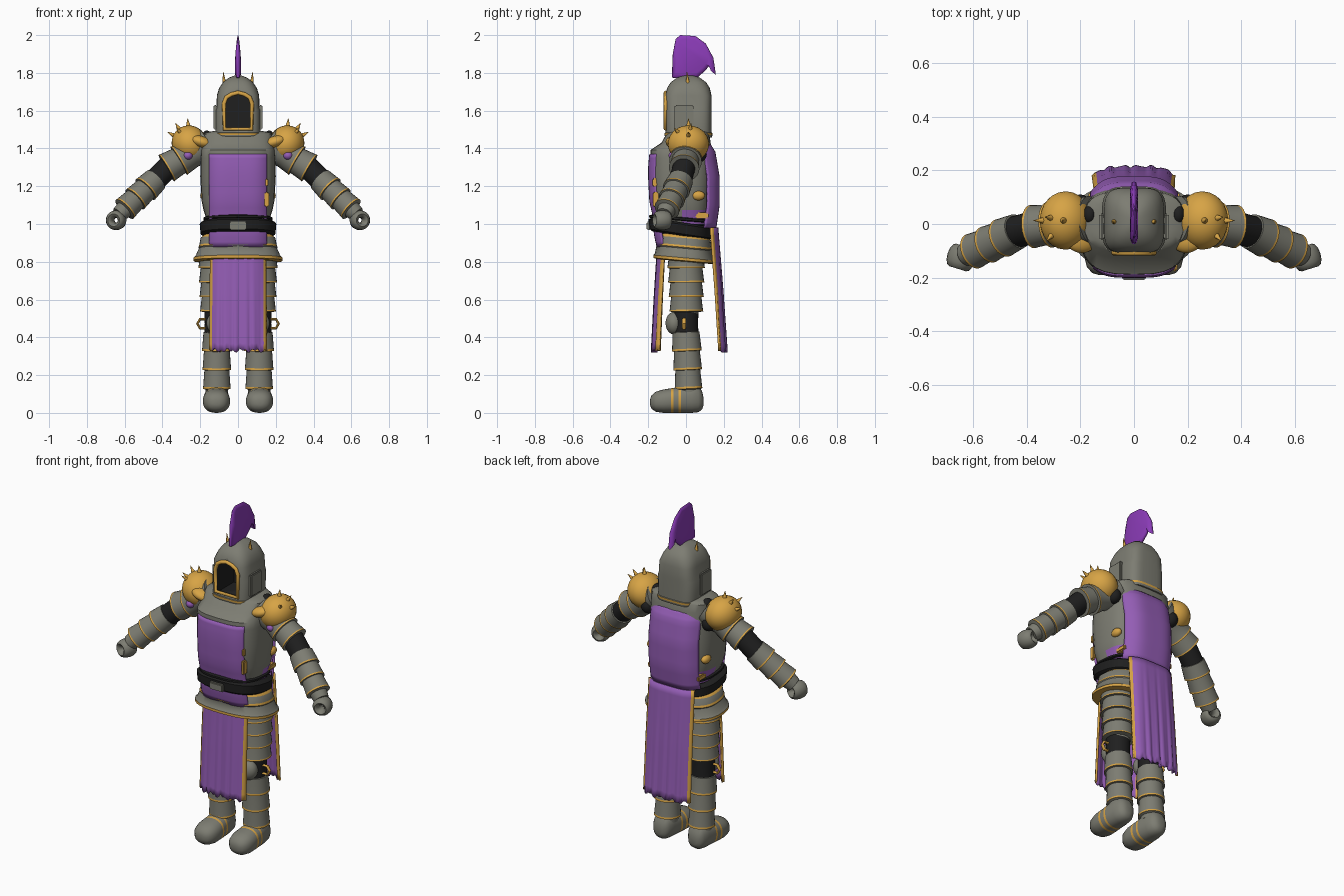
import bpy, bmesh, math
from math import sin, cos, pi
from mathutils import Vector as V, Matrix

if "Cube" in bpy.data.objects:
    bpy.data.objects.remove(bpy.data.objects["Cube"], do_unlink=True)

COLOURS = {"steel": (.205, .205, .17), "gold": (.68, .37, .06), "cloth purple": (.295, .11, .46),
           "plume purple": (.26, .045, .48), "black": (.014, .014, .014)}
MAT = {}
for key, rgb in COLOURS.items():
    m = MAT[key] = bpy.data.materials.new(key)
    m.use_nodes = True
    m.diffuse_color = (*rgb, 1)
    bsdf = m.node_tree.nodes["Principled BSDF"]
    bsdf.inputs["Base Color"].default_value = (*rgb, 1)
    bsdf.inputs["Roughness"].default_value = .7


def finish(name, bm, mats, angle=40):
    """Turn a bmesh into a smooth-shaded object."""
    bmesh.ops.recalc_face_normals(bm, faces=bm.faces)
    me = bpy.data.meshes.new(name)
    for f in bm.faces:
        f.smooth = True
    bm.to_mesh(me)
    bm.free()
    me.set_sharp_from_angle(angle=math.radians(angle))
    for k in mats:
        me.materials.append(MAT[k])
    ob = bpy.data.objects.new(name, me)
    bpy.context.collection.objects.link(ob)
    return ob


def oval(c, rx, ry, e=2, u=V((1, 0, 0)), v=V((0, 1, 0)), n=28):
    """Superellipse ring; a higher e gives a squarer outline."""
    def p(k):
        return math.copysign(abs(k) ** (2 / e), k)
    return [V(c) + u * (rx * p(cos(2 * pi * i / n))) + v * (ry * p(sin(2 * pi * i / n))) for i in range(n)]


def loft(name, rings, spans, angle=40):
    """Skin closed rings, with one material per span."""
    mats = list(dict.fromkeys(spans))
    bm = bmesh.new()
    rows = [[bm.verts.new(p) for p in r] for r in rings]
    n = len(rows[0])
    for a, b, k in zip(rows, rows[1:], spans):
        for i in range(n):
            j = (i + 1) % n
            bm.faces.new((a[i], a[j], b[j], b[i])).material_index = mats.index(k)
    bm.faces.new(rows[0]).material_index = mats.index(spans[0])
    bm.faces.new(rows[-1]).material_index = mats.index(spans[-1])
    return finish(name, bm, mats, angle)


def plates(t0, t1, n, r0, r1):
    """Overlapping flared plates, each ending in a thin gold lip."""
    out, d = [], (t1 - t0) / n
    for i in range(n):
        a, r = t0 + i * d, r0 + (r1 - r0) * (i + .5) / n
        out += [(a, r * .95, "steel"), (a + d * .87, r * 1.04, "gold"), (a + d * .98, r * 1.06, "steel")]
    return out


def limb(name, p0, p1, stations):
    p0, p1 = V(p0), V(p1)
    d = (p1 - p0).normalized()
    u = d.cross(V((0, 1, 0))).normalized()
    v = d.cross(u)
    return loft(name, [oval(p0.lerp(p1, t), r, r, 2, u, v) for t, r, _ in stations],
                [k for _, _, k in stations[:-1]])


def ball(name, c, size, mat, rot=Matrix()):
    bm = bmesh.new()
    bmesh.ops.create_uvsphere(bm, u_segments=28, v_segments=16, radius=1,
                              matrix=Matrix.Translation(c) @ rot @ Matrix.Diagonal((*size, 1)))
    return finish(name, bm, [mat])


def spike(name, base, tip, r):
    base, tip = V(base), V(tip)
    d = tip - base
    bm = bmesh.new()
    bmesh.ops.create_cone(bm, cap_ends=True, segments=10, radius1=r, radius2=.001, depth=d.length,
                          matrix=Matrix.Translation((base + tip) / 2) @ d.to_track_quat("Z", "Y").to_matrix().to_4x4())
    return finish(name, bm, ["gold"])


def box(name, c, size, mat):
    bm = bmesh.new()
    bmesh.ops.create_cube(bm, size=1, matrix=Matrix.Translation(c) @ Matrix.Diagonal((*size, 1)))
    bmesh.ops.bevel(bm, geom=bm.edges[:], offset=.006, segments=2, affect="EDGES")
    return finish(name, bm, [mat])


def ring(name, c, major, minor, mat, rot, stretch, n=20):
    """Torus about local z."""
    bm = bmesh.new()
    rows = [[bm.verts.new(V(c) + rot @ V(((major + minor * cos(b)) * cos(a), (major + minor * cos(b)) * sin(a),
             minor * stretch * sin(b)))) for b in [2 * pi * k / 12 for k in range(12)]]
            for a in [2 * pi * k / n for k in range(n)]]
    for i in range(n):
        for k in range(12):
            q, w = (i + 1) % n, (k + 1) % 12
            bm.faces.new((rows[i][k], rows[q][k], rows[q][w], rows[i][w]))
    return finish(name, bm, [mat])


def cloth(name, path, half, wrap, folds=0):
    """Panel along a (z, y) path, edges wrapped towards the body; folded panels get gold edges."""
    side = math.copysign(1, path[0][1])
    nx, nz = 40, 16
    bm, rows = bmesh.new(), []
    for k in range(nz + 1):
        t = k / nz
        f = min(t * (len(path) - 1), len(path) - 1.001)
        (za, ya), (zb, yb) = path[int(f)], path[int(f) + 1]
        z, y, row = za + (zb - za) * (f % 1), ya + (yb - ya) * (f % 1), []
        for i in range(nx + 1):
            u = 2 * i / nx - 1
            wave = folds * t * (sin(u * 19) + .5 * sin(u * 31 + 1))
            hem = folds * 1.6 * (sin(u * 13) + sin(u * 29)) * t ** 8
            row.append(bm.verts.new((half * u * (1 + .04 * t * (folds > 0)),
                                     y + wave - side * wrap * abs(u) ** 4, z + hem)))
        rows.append(row)
    for a, b in zip(rows, rows[1:]):
        for i in range(nx):
            edge = folds and abs((2 * i + 1) / nx - 1) > .91
            bm.faces.new((a[i], a[i + 1], b[i + 1], b[i])).material_index = int(bool(edge))
    ob = finish(name, bm, ["cloth purple", "gold"], 60)
    mod = ob.modifiers.new("thickness", "SOLIDIFY")
    mod.thickness, mod.offset = .012, 0
    return ob


# Torso with the lining showing at the back of the waist
torso = [(.88, -.01, .16, .12), (1.0, -.02, .165, .13), (1.04, -.02, .172, .14), (1.075, -.022, .183, .147),
         (1.12, -.025, .192, .155), (1.25, -.025, .2, .165), (1.35, -.025, .198, .165), (1.392, -.025, .195, .163),
         (1.43, 0, .19, .13), (1.475, .01, .185, .115), (1.485, .015, .165, .105), (1.492, .015, .13, .1)]
chest = loft("breastplate", [oval((0, cy, z), rx, ry, 3) for z, cy, rx, ry in torso], ["black"] + ["steel"] * 10)
chest.data.materials.append(MAT["cloth purple"])
for f in chest.data.polygons:
    if f.center.y > -.02 and 1.0 < f.center.z < 1.075:
        f.material_index = 2


# Fauld and belts
def tilted(name, rows, cy, e, slope, spans):
    rings = [oval((0, cy, z), rx, ry, e, n=40) for z, rx, ry in rows]
    return loft(name, [[p + V((0, 0, slope * p.y)) for p in r] for r in rings], spans)


tilted("fauld", [(.94, .18, .13), (.925, .198, .14), (.887, .205, .145), (.876, .21, .15), (.87, .207, .147),
                 (.83, .225, .155), (.82, .236, .163), (.805, .236, .163), (.80, .2, .14)],
       -.01, 2.5, -.09, ["gold", "steel", "gold"] + ["steel"] * 3 + ["gold"] * 2)
tilted("belt", [(.935, .185, .15), (.945, .198, .165), (.995, .203, .168), (1.005, .19, .155)], -.03, 2.6, -.15, ["black"] * 3)
box("buckle", (0, -.197, .99), (.09, .025, .045), "steel")
tilted("thin_belt", [(1.015, .17, .15), (1.02, .182, .167), (1.03, .182, .167), (1.035, .17, .15)],
       -.03, 2.6, -.08, ["black"] * 3)
box("chest_trim", (.152, -.16, 1.13), (.022, .032, .08), "gold")
box("chest_trim_upper", (.153, -.165, 1.22), (.014, .024, .045), "gold")

# Cloth panels
cloth("chest_cloth", [(1.37, -.188), (1.31, -.194), (1.25, -.195), (1.12, -.188), (1.03, -.168), (.95, -.165), (.88, -.15)], .15, .035)
cloth("back_cloth", [(1.42, .125), (1.38, .15), (1.25, .172), (1.1, .172), (.98, .155)], .16, .06)
cloth("front_tabard", [(.93, -.145), (.62, -.162), (.33, -.175)], .144, .035, .004)
cloth("back_tabard", [(.98, .165), (.65, .19), (.33, .21)], .148, .035, .004)

# Helmet with a hollow arched face opening
helm = [(1.458, .118, .123), (1.47, .122, .127), (1.482, .122, .127), (1.484, .12, .122), (1.6, .12, .123), (1.615, .114, .123),
        (1.68, .112, .122), (1.72, .1, .113), (1.75, .08, .094), (1.775, .048, .06), (1.787, .015, .02)]
helmet = loft("helmet", [oval((0, .013, z), rx, ry, 4 if z < 1.7 else 3, n=40) for z, rx, ry in helm],
              ["steel", "gold"] + ["steel"] * 8)
half_arch = [(.062, 1.5), (.064, 1.635), (.053, 1.667), (.03, 1.683), (0, 1.692)]
arch = half_arch + [(-x, z) for x, z in half_arch[-2::-1]]
cutter = loft("face_cutter", [[V((x, y, z)) for x, z in arch] for y in (-.3, .05)], ["black"])
cut = helmet.modifiers.new("face", "BOOLEAN")
cut.object, cut.operation, cut.solver, cut.material_mode = cutter, "DIFFERENCE", "EXACT", "TRANSFER"
bpy.context.view_layer.update()
baked = bpy.data.meshes.new_from_object(helmet.evaluated_get(bpy.context.evaluated_depsgraph_get()))
helmet.modifiers.clear()
helmet.data = baked
bpy.data.objects.remove(cutter, do_unlink=True)

rim = bpy.data.curves.new("face_rim", "CURVE")
rim.dimensions, rim.bevel_depth, rim.bevel_resolution = "3D", .011, 2
line = rim.splines.new("POLY")
line.points.add(len(arch) - 1)
for pt, (x, z) in zip(line.points, arch):
    pt.co = (x * 1.16, -.107, z + .003, 1)
line.use_cyclic_u = True
rim.materials.append(MAT["gold"])
bpy.context.collection.objects.link(bpy.data.objects.new("face_rim", rim))

# Plume, thinning towards its top
crest = [(-.075, 1.775), (-.07, 1.9), (-.055, 1.98), (-.03, 2.0), (.05, 1.995), (.105, 1.955), (.145, 1.88),
         (.158, 1.79), (.145, 1.82), (.125, 1.84), (.1, 1.81), (.06, 1.775), (0, 1.765)]
mid = V((0, .03, 1.89))
loft("plume", [[V((x * min(1, .25 + (2 - z) * 7), y, z)).lerp(V((x, mid.y, mid.z)), k) for y, z in crest]
               for x, k in ((-.015, .2), (-.008, .02), (0, 0), (.008, .02), (.015, .2))], ["plume purple"] * 4, 60)

# Paired parts
for s, side in ((1, "left"), (-1, "right")):
    def at(x, y, z):
        return V((s * x, y, z))
    spike(side + "_helmet_horn", at(.072, .01, 1.735), at(.078, .005, 1.805), .012)
    box(side + "_cheek_plate", at(.12, -.01, 1.565), (.02, .1, .13), "steel")
    ball(side + "_neck_padding", at(.165, .035, 1.465), (.025, .035, .03), "black")
    ball(side + "_armpit_padding", at(.2, .065, 1.37), (.04, .045, .045), "black")
    ball(side + "_side_boss", at(.178, .065, 1.15), (.022, .035, .025), "gold")
    box(side + "_side_clasp", at(.155, .085, 1.045), (.03, .07, .03), "gold")

    # Arm
    limb(side + "_upper_arm", at(.16, .015, 1.425), at(.38, -.01, 1.295),
         [(0, .09, "steel"), (.3, .085, "steel")] + plates(.4, 1, 2, .084, .074) + [(1, .05, "steel")])
    limb(side + "_elbow", at(.35, -.005, 1.32), at(.46, -.035, 1.21), [(0, .06, "black"), (.5, .06, "black"), (1, .06, "black")])
    limb(side + "_forearm", at(.435, -.027, 1.235), at(.63, -.115, 1.05),
         [(0, .045, "steel")] + plates(0, .85, 3, .071, .063) + [(.86, .048, "steel"), (1, .042, "steel")])
    ring(side + "_gauntlet", at(.645, -.125, 1.02), .033, .02, "steel",
         Matrix.Rotation(s * .3, 3, "Z") @ Matrix.Rotation(pi / 2, 3, "X"), 2.2)

    # Pauldron with a tongue reaching over the chest
    c = at(.255, .013, 1.424)
    slant = Matrix.Rotation(s * .65, 4, "Y")
    ball(side + "_pauldron", c, (.094, .109, .1), "gold", slant)
    ball(side + "_pauldron_tongue", at(.195, -.06, 1.435), (.06, .048, .03), "gold", Matrix.Rotation(s * -.3, 4, "Y"))
    ball(side + "_pauldron_lining", at(.265, -.062, 1.362), (.026, .03, .024), "cloth purple")
    for a, b in ((85, 0), (55, .1), (28, 0), (50, -.6)):
        d = V((s * cos(math.radians(a)) * cos(b), sin(b), sin(math.radians(a)) * cos(b)))
        spike(side + "_pauldron_spike", c + d * .085, c + d * .135, .015)

    # Leg
    limb(side + "_thigh", at(.11, 0, .86), at(.112, .002, .5),
         [(0, .095, "steel")] + plates(.05, .9, 4, .096, .083) + [(.91, .065, "steel"), (1, .06, "steel")])
    limb(side + "_knee_joint", at(.112, 0, .54), at(.112, 0, .41), [(0, .066, "black"), (.5, .064, "black"), (1, .066, "black")])
    ball(side + "_kneecap", at(.112, -.063, .475), (.055, .045, .06), "steel")
    ring(side + "_knee_wing", at(.187, -.01, .472), .028, .007, "gold", Matrix.Rotation(pi / 2, 3, "X"), 1.5, 6)
    limb(side + "_shin", at(.112, 0, .43), at(.112, .015, .1),
         [(0, .06, "steel")] + plates(.01, .92, 3, .076, .068) + [(.93, .06, "steel"), (1, .06, "steel")])

    # Boot as (y, half width, bottom, top) sections
    foot = [(-.19, .018, .042, .07), (-.183, .042, .022, .092), (-.16, .062, .006, .112), (-.12, .072, 0, .124),
            (-.08, .071, 0, .13), (-.066, .07, 0, .132), (-.04, .068, 0, .138), (-.027, .067, 0, .14),
            (.03, .062, 0, .15), (.065, .054, .004, .145), (.085, .04, .018, .115), (.093, .018, .04, .08)]
    loft(side + "_boot", [oval(at(.114, y, (lo + hi) / 2), w, (hi - lo) / 2, 2.3, V((1, 0, 0)), V((0, 0, 1)))
                          for y, w, lo, hi in foot],
         ["steel"] * 4 + ["gold", "steel", "gold"] + ["steel"] * 4)
